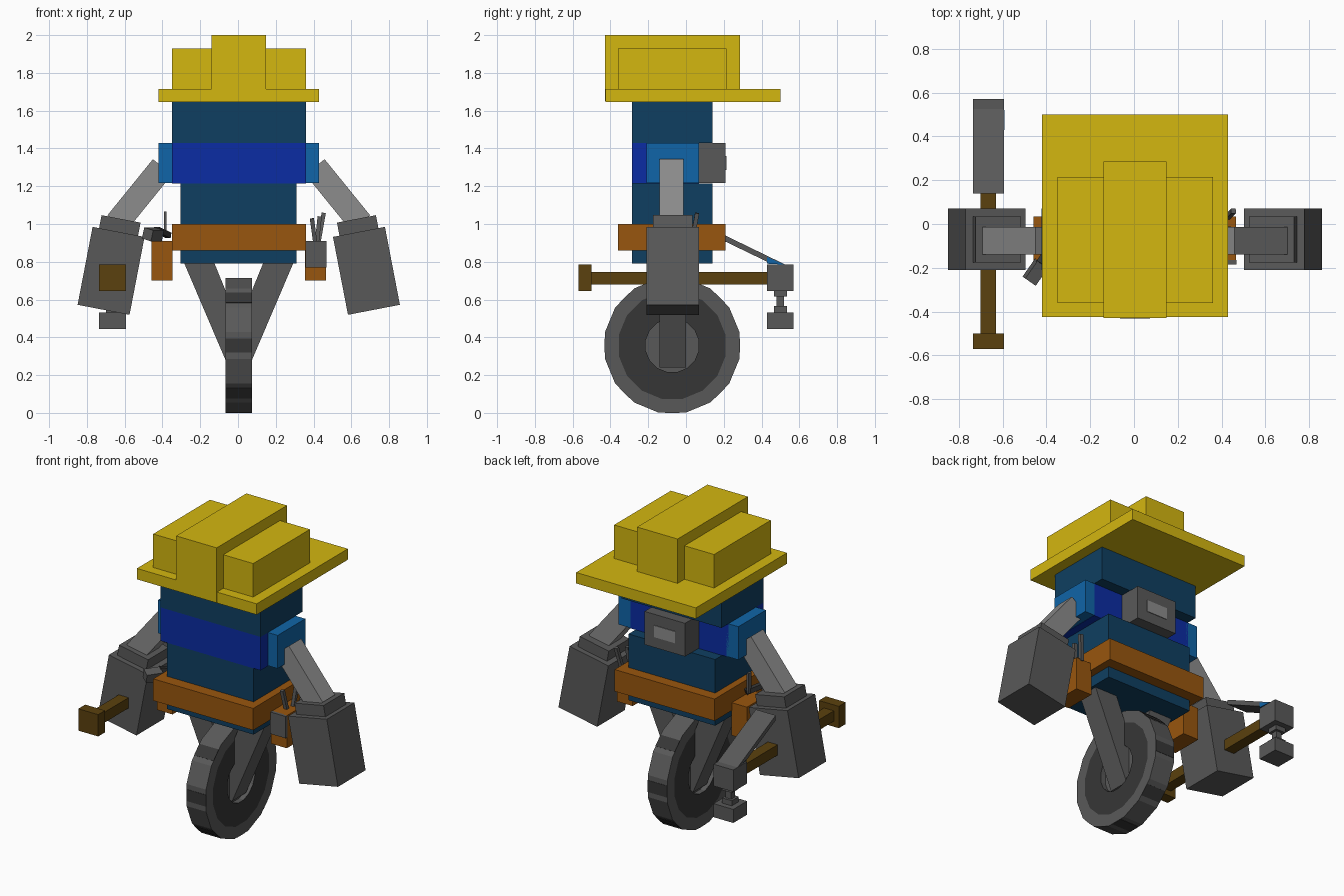
import bpy, bmesh, math
from mathutils import Matrix, Vector

if "Cube" in bpy.data.objects:
    bpy.data.objects.remove(bpy.data.objects["Cube"])

CX = 0.004          # mirror plane of the body


def lin(h):
    out = []
    for i in (0, 2, 4):
        c = int(h[i:i + 2], 16) / 255
        out.append(c / 12.92 if c <= 0.04045 else ((c + 0.055) / 1.055) ** 2.4)
    return (*out, 1)


def material(name, h):
    m = bpy.data.materials.new(name)
    m.diffuse_color = lin(h)
    m.use_nodes = True
    m.node_tree.nodes["Principled BSDF"].inputs["Base Color"].default_value = m.diffuse_color
    return m


YELLOW = material("yellow", "D4B710")
NAVY = material("dark_blue", "0F3F61")
BLUE = material("blue", "0B2CA3")
AZURE = material("light_blue", "1065A8")
ORANGE = material("orange", "99560E")
BROWN = material("brown", "5B410E")
GREY = material("grey", "595959")
DARK = material("dark_grey", "363636")
LIGHT = material("light_grey", "8C8C8C")


def finish(name, bm, mat):
    bmesh.ops.recalc_face_normals(bm, faces=bm.faces)
    me = bpy.data.meshes.new(name)
    bm.to_mesh(me)
    bm.free()
    me.materials.append(mat)
    ob = bpy.data.objects.new(name, me)
    bpy.context.collection.objects.link(ob)
    return ob


def block(name, mat, center, size, rot=Matrix()):
    bm = bmesh.new()
    bmesh.ops.create_cube(bm, size=1)
    bm.transform(Matrix.Translation(center) @ rot @ Matrix.Diagonal((*size, 1)))
    return finish(name, bm, mat)


def box(name, mat, x, y, z):
    a, b = zip(x, y, z)
    a, b = Vector(a), Vector(b)
    return block(name, mat, (a + b) / 2, b - a)


def prism(name, mat, pts, lo, hi, axis):
    """Extrude a 2D outline along x ('x': pts are y,z) or y ('y': pts are x,z)."""
    def place(p, d):
        return (d, p[0], p[1]) if axis == 'x' else (p[0], d, p[1])
    bm = bmesh.new()
    a = [bm.verts.new(place(p, lo)) for p in pts]
    b = [bm.verts.new(place(p, hi)) for p in pts]
    bm.faces.new(a)
    bm.faces.new(b)
    n = len(pts)
    for i in range(n):
        bm.faces.new((a[i], a[(i + 1) % n], b[(i + 1) % n], b[i]))
    return finish(name, bm, mat)


def rot(axis, deg):
    return Matrix.Rotation(math.radians(deg), 4, axis)


# Hard hat
box("hat_brim", YELLOW, (-.42, .43), (-.425, .5), (1.645, 1.715))
box("hat_crown", YELLOW, (-.35, .36), (-.36, .215), (1.70, 1.93))
box("hat_ridge", YELLOW, (-.14, .148), (-.428, .285), (1.65, 2.0))

# Head and torso
box("head", NAVY, (-.35, .36), (-.285, .14), (1.43, 1.645))
box("visor_band", BLUE, (-.35, .36), (-.285, .07), (1.215, 1.43))
box("torso", NAVY, (-.305, .31), (-.285, .14), (.79, 1.215))
box("belt", ORANGE, (-.35, .36), (-.36, .21), (.86, 1.0))
box("back_unit", GREY, (-.14, .148), (.07, .21), (1.217, 1.43))
box("back_plate", LIGHT, (-.07, .078), (.205, .214), (1.285, 1.36))

# Shoulders, arms, pouches and fork on both sides
for side, s in (("left", -1), ("right", 1)):
    x0, x1 = sorted((CX + s * .34, CX + s * .425))
    box(side + "_shoulder", AZURE, (x0, x1), (-.21, .07), (1.217, 1.43))

    top = Vector((CX + s * .404, -.077, 1.302))
    end = Vector((CX + s * .645, -.077, 1.005))
    d = end - top
    turn = Matrix.Rotation(math.atan2(-d.x, -d.z), 4, 'Y')
    block(side + "_upper_arm", LIGHT, (top + end) / 2, (.13, .125, d.length), turn)

    tilt = rot('Y', -s * 10.9)
    mid = Vector((CX + s * .676, -.07, .752))
    up = tilt @ Vector((0, 0, 1))
    block(side + "_forearm", GREY, mid, (.28, .28, .42), tilt)
    block(side + "_cuff", GREY, mid + up * .24, (.21, .21, .08), tilt)

    x0, x1 = sorted((CX + s * .35, CX + s * .462))
    box(side + "_pouch", ORANGE, (x0, x1), (-.17, .035), (.70, .91))

    outline = [(CX + s * x, z) for x, z in
               ((.292, .80), (.132, .80), (.03, .55), (.03, .24), (.053, .24))]
    prism(side + "_fork", GREY, outline, -.14, .0, 'y')

# Tools in the pouches
box("tool_case", GREY, (.358, .468), (-.185, -.165), (.77, .91))
block("wrench_head", GREY, (-.45, -.22, .945), (.06, .10, .06), rot('Z', -35) @ rot('Y', 15))
block("wrench_handle", DARK, (-.40, -.13, .955), (.03, .12, .03), rot('Z', -35) @ rot('X', -15))
block("wrench_tip", GREY, (-.385, -.09, 1.0), (.015, .03, .13))
for i, (x, y, h, a) in enumerate(((.40, -.10, .13, -8), (.425, -.03, .14, 6), (.44, .045, .16, 10))):
    block(f"screwdriver_{i}", GREY, (x, y, .90 + h / 2), (.022, .022, h), rot('Y', a) @ rot('X', -a))

# Wheel: sixteen-sided tyre with a hole, inset side ring and recessed hub
WY, WZ, N = -.073, .357, 16
HX = .069


def ring_mesh(name, mats, radii, half):
    bm = bmesh.new()
    sides = []
    for sx in (-1, 1):
        loops = []
        for r in radii:
            loops.append([bm.verts.new((CX + sx * half,
                                        WY + r * math.cos((i + .5) * 2 * math.pi / N),
                                        WZ + r * math.sin((i + .5) * 2 * math.pi / N)))
                          for i in range(N)])
        sides.append(loops)
        for k in range(len(radii) - 1):
            for i in range(N):
                j = (i + 1) % N
                f = bm.faces.new((loops[k][i], loops[k][j], loops[k + 1][j], loops[k + 1][i]))
                f.material_index = k
    for k in (0, -1):
        for i in range(N):
            j = (i + 1) % N
            bm.faces.new((sides[0][k][i], sides[0][k][j], sides[1][k][j], sides[1][k][i]))
    ob = finish(name, bm, mats[0])
    for m in mats[1:]:
        ob.data.materials.append(m)
    return ob


ring_mesh("tyre", (GREY, DARK), (.363, .288, .143), HX)
hub = [(WY + .144 * math.cos((i + .5) * math.pi / 8), WZ + .144 * math.sin((i + .5) * math.pi / 8))
       for i in range(N)]
prism("hub", GREY, hub, CX - .035, CX + .035, 'x')

# Dark tread strips on every second face
for i in range(8):
    r = rot('X', i * 45)
    block(f"tread_{i}", DARK, Vector((CX, WY, WZ)) + r @ Vector((0, 0, .355)),
          (2 * HX, .075, .006), r)

# Long tool held in the left hand
HXR = (-.735, -.594)
box("tool_shaft", BROWN, (-.70, -.63), (-.51, .44), (.68, .747))
box("tool_pommel", BROWN, HXR, (-.57, -.50), (.645, .785))
box("tool_head", GREY, HXR, (.43, .57), (.645, .785))
box("neck_top", GREY, (-.70, -.63), (.465, .535), (.615, .646))
box("neck", GREY, (-.685, -.645), (.48, .52), (.52, .62))
box("neck_bottom", GREY, (-.70, -.63), (.465, .535), (.53, .565))
box("hammer_face", GREY, HXR, (.43, .57), (.445, .532))
prism("tool_blade", GREY, [(.14, .972), (.14, .94), (.43, .80), (.53, .783)], *HXR, 'x')
prism("blade_inlay", AZURE, [(.43, .825), (.43, .79), (.52, .785)], -.73, -.592, 'x')
